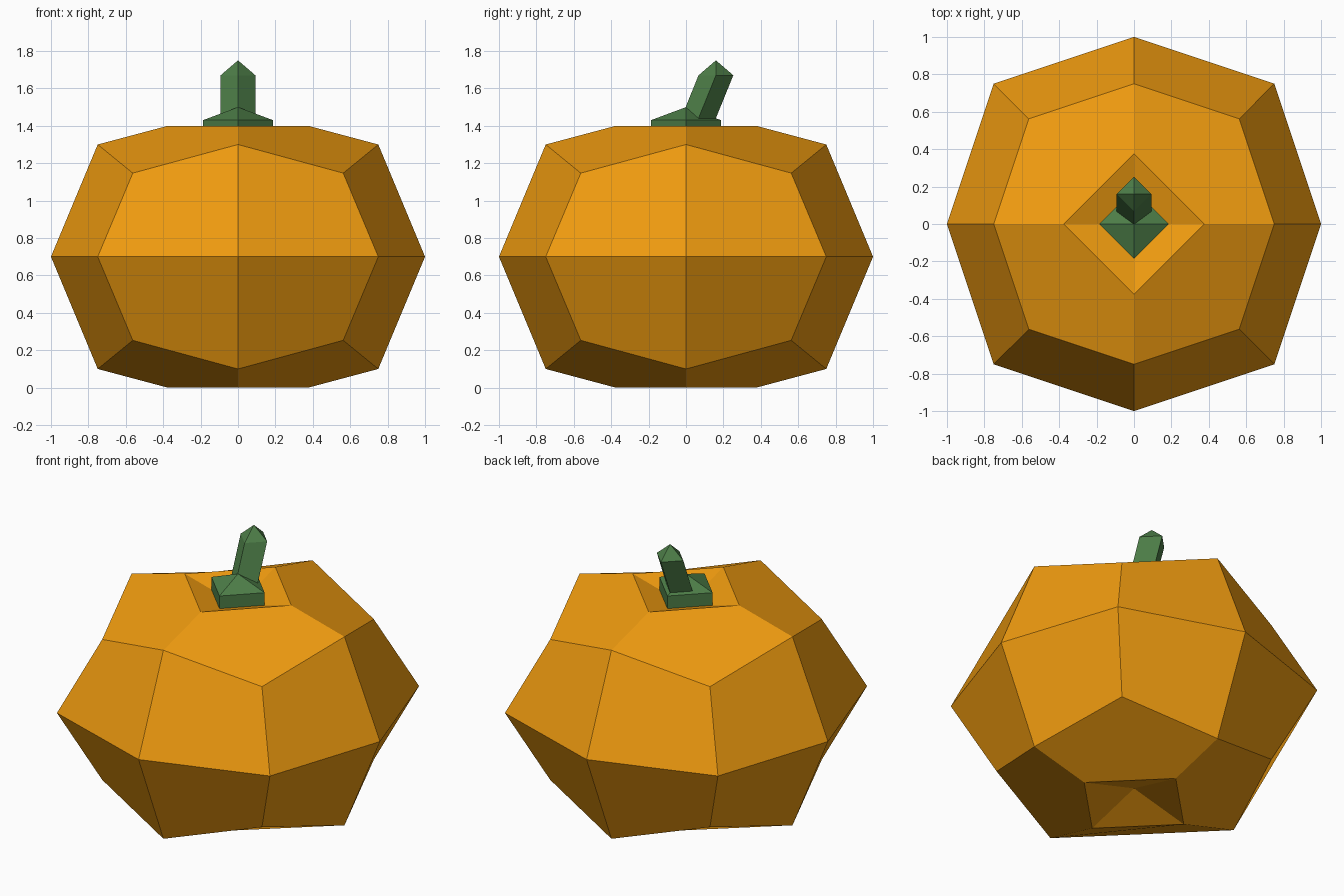
import bpy, bmesh, math

if "Cube" in bpy.data.objects:
    bpy.data.objects.remove(bpy.data.objects["Cube"])


def material(name, color):
    m = bpy.data.materials.new(name)
    m.diffuse_color = (*color, 1)
    m.use_nodes = True
    m.node_tree.nodes["Principled BSDF"].inputs["Base Color"].default_value = m.diffuse_color
    return m


def finish(bm, name, mat):
    bmesh.ops.recalc_face_normals(bm, faces=bm.faces)
    me = bpy.data.meshes.new(name)
    bm.to_mesh(me)
    bm.free()
    me.materials.append(mat)
    ob = bpy.data.objects.new(name, me)
    bpy.context.collection.objects.link(ob)
    return ob


def diamond(bm, r, y, z):
    """Four vertices on the axes, centred on (0, y)."""
    return [bm.verts.new((r * math.cos(i * math.pi / 2), y + r * math.sin(i * math.pi / 2), z))
            for i in range(4)]


def diagonals(bm, d, z):
    """Four vertices on the diagonals."""
    return [bm.verts.new((sx * d, sy * d, z)) for sx, sy in ((1, 1), (-1, 1), (-1, -1), (1, -1))]


orange = material("orange_skin", (0.87, 0.33, 0.005))
green = material("green_stem", (0.075, 0.21, 0.065))

# Faceted body: shared equator, mirrored upper and lower halves with a dimple
bm = bmesh.new()
eq_axis = diamond(bm, 1.0, 0, 0.7)
eq_diag = diagonals(bm, 0.75, 0.7)
for s in (1, -1):
    shoulder = diamond(bm, 0.75, 0, 0.7 + s * 0.6)
    corner = diagonals(bm, 0.5625, 0.7 + s * 0.447)
    rim = diamond(bm, 0.375, 0, 0.7 + s * 0.7)
    pit = bm.verts.new((0, 0, 0.7 + s * 0.6))
    for i in range(4):
        j = (i + 1) % 4
        bm.faces.new((eq_axis[i], eq_diag[i], corner[i], shoulder[i]))
        bm.faces.new((eq_diag[i], eq_axis[j], shoulder[j], corner[i]))
        bm.faces.new((shoulder[i], corner[i], shoulder[j], rim[j], rim[i]))
        bm.faces.new((rim[i], rim[j], pit))
finish(bm, "pumpkin_body", orange)


def pointed_prism(name, r, bottom, top, tip_z):
    """Four-sided prism between two (y, z) centres, capped by a pyramid."""
    bm = bmesh.new()
    a, b = diamond(bm, r, *bottom), diamond(bm, r, *top)
    tip = bm.verts.new((0, top[0], tip_z))
    bm.faces.new(a)
    for i in range(4):
        j = (i + 1) % 4
        bm.faces.new((a[i], a[j], b[j], b[i]))
        bm.faces.new((b[i], b[j], tip))
    finish(bm, name, green)


# Stem: squat base and a leaning stalk
pointed_prism("stem_base", 0.187, (0, 1.34), (0, 1.43), 1.5)
pointed_prism("stem_stalk", 0.093, (0.03, 1.35), (0.16, 1.67), 1.75)
